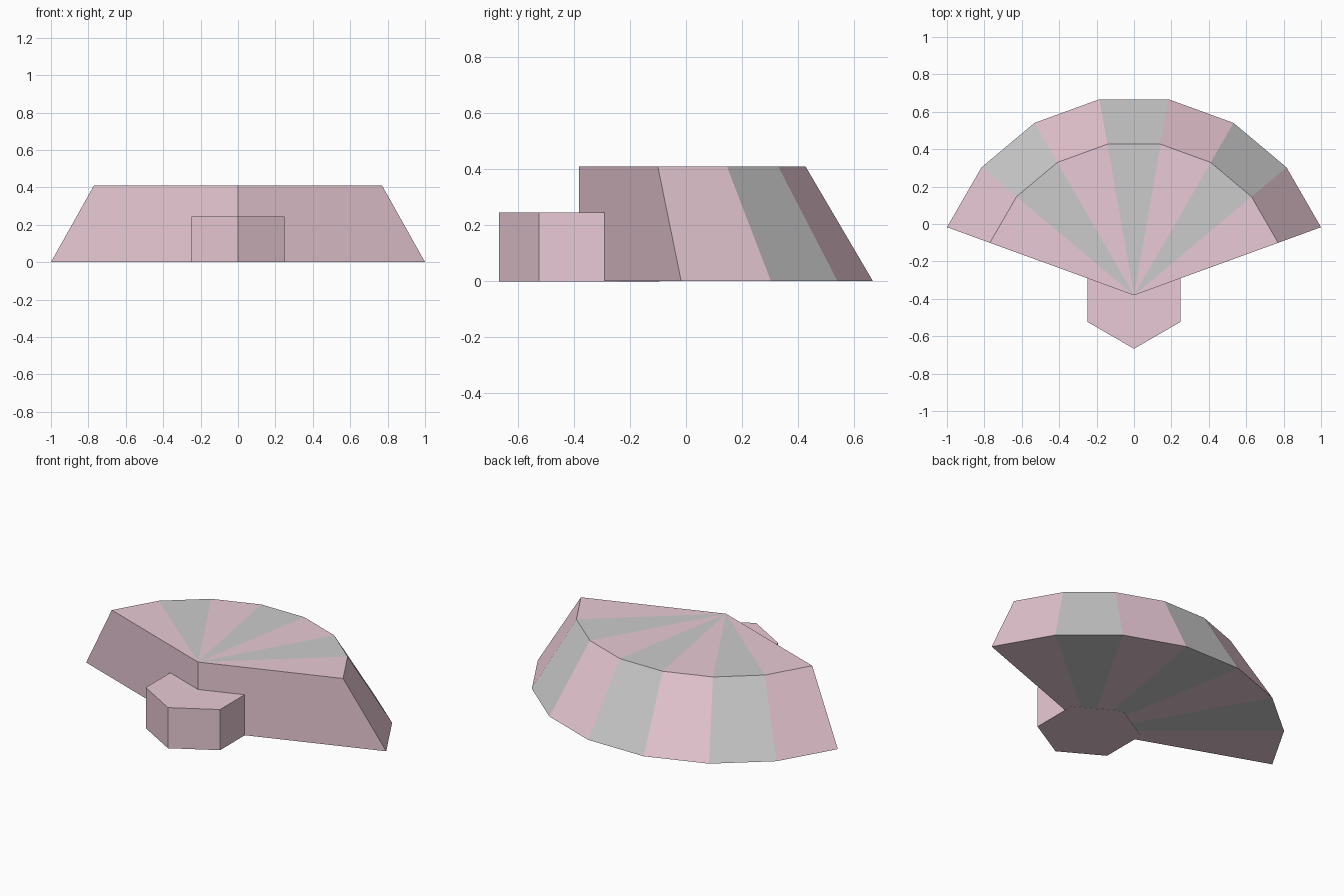
import bpy, bmesh
from math import radians, cos, sin

if "Cube" in bpy.data.objects:
    bpy.data.objects.remove(bpy.data.objects["Cube"])

HUB_Y = -0.381
SEGMENTS = 7


def material(name, color):
    m = bpy.data.materials.new(name)
    m.diffuse_color = (*color, 1)
    m.use_nodes = True
    m.node_tree.nodes["Principled BSDF"].inputs["Base Color"].default_value = m.diffuse_color
    return m


def finish(name, bm, mats):
    bmesh.ops.recalc_face_normals(bm, faces=bm.faces)
    mesh = bpy.data.meshes.new(name)
    bm.to_mesh(mesh)
    bm.free()
    for m in mats:
        mesh.materials.append(m)
    ob = bpy.data.objects.new(name, mesh)
    bpy.context.collection.objects.link(ob)
    return ob


def arc(bm, radius, z):
    angles = [radians(20 + 20 * i) for i in range(SEGMENTS + 1)]
    return [bm.verts.new((radius * cos(a), HUB_Y + radius * sin(a), z)) for a in angles]


pink = material("pink", (0.82, 0.59, 0.67))
grey = material("grey", (0.8, 0.8, 0.8))

# Fan: seven striped wedges with a sloped rim and two straight front walls
bm = bmesh.new()
z0, z1 = 0.001, 0.41  # bottom sits a hair above the hub's to keep them distinct
low, high = arc(bm, 1.064, z0), arc(bm, 0.82, z1)
hub_low = bm.verts.new((0, HUB_Y, z0))
hub_high = bm.verts.new((0, HUB_Y, z1))
for i in range(SEGMENTS):
    for verts in ((hub_high, high[i], high[i + 1]),
                  (hub_low, low[i + 1], low[i]),
                  (low[i], low[i + 1], high[i + 1], high[i])):
        bm.faces.new(verts).material_index = i % 2
for i in (0, -1):
    bm.faces.new((hub_low, low[i], high[i], hub_high))
finish("fan", bm, (pink, grey))

# Hub: hexagonal block at the point of the fan
bm = bmesh.new()
ring = [bm.verts.new((0.286 * cos(radians(30 + 60 * i)),
                      HUB_Y + 0.286 * sin(radians(30 + 60 * i)), 0)) for i in range(6)]
base = bm.faces.new(ring)
top = bmesh.ops.extrude_face_region(bm, geom=[base], use_keep_orig=True)["geom"]
bmesh.ops.translate(bm, vec=(0, 0, 0.245),
                    verts=[g for g in top if isinstance(g, bmesh.types.BMVert)])
finish("hub", bm, (pink,))
